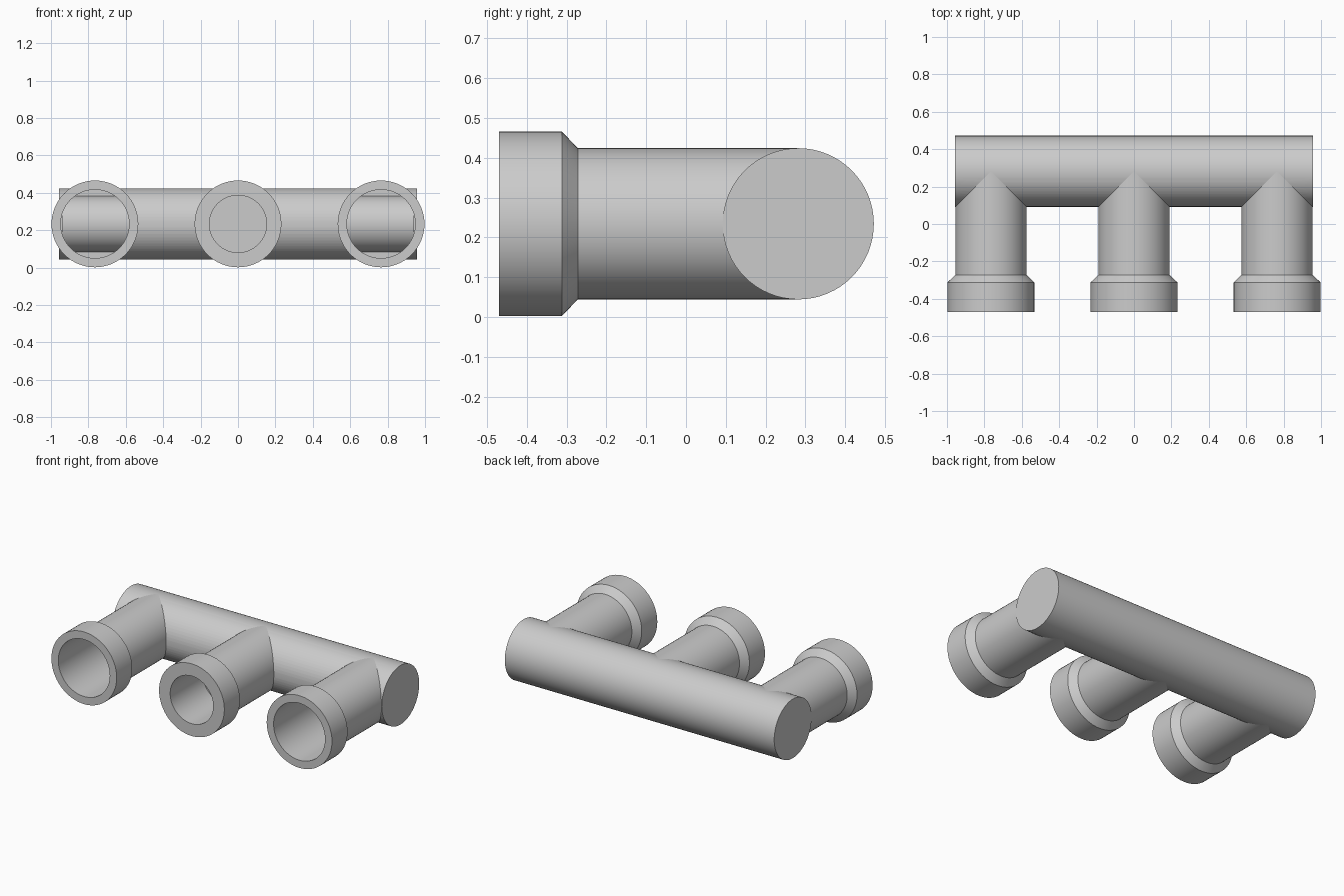
import bpy, bmesh, math

if "Cube" in bpy.data.objects:
    bpy.data.objects.remove(bpy.data.objects["Cube"])

SEG = 64
Z = 0.234          # height of all pipe axes
Y = 0.282          # depth of the main pipe axis
R = 0.19           # outer pipe radius
BRANCH_X = 0.765


def finish(obj):
    bpy.ops.object.select_all(action='DESELECT')
    bpy.context.view_layer.objects.active = obj
    obj.select_set(True)
    bpy.ops.object.shade_smooth_by_angle(angle=math.radians(25))


def cylinder(name, axis, radius, length, loc):
    rot = (0, math.pi / 2, 0) if axis == 'x' else (math.pi / 2, 0, 0)
    bpy.ops.mesh.primitive_cylinder_add(vertices=SEG, radius=radius, depth=length,
                                        location=loc, rotation=rot)
    obj = bpy.context.object
    obj.name = name
    return obj


def lathe_y(name, profile, x):
    """Revolve (radius, y) points around a y-parallel axis."""
    bm = bmesh.new()
    vs = [bm.verts.new((r, y, 0)) for r, y in profile]
    es = [bm.edges.new(p) for p in zip(vs, vs[1:])]
    bmesh.ops.spin(bm, geom=vs + es, cent=(0, 0, 0), axis=(0, 1, 0),
                   angle=2 * math.pi, steps=SEG)
    bmesh.ops.remove_doubles(bm, verts=bm.verts, dist=1e-5)
    bmesh.ops.recalc_face_normals(bm, faces=bm.faces)
    me = bpy.data.meshes.new(name)
    bm.to_mesh(me)
    bm.free()
    obj = bpy.data.objects.new(name, me)
    obj.location = (x, 0, Z)
    bpy.context.collection.objects.link(obj)
    finish(obj)


def branch(name, x, bore, bore_end, closed):
    outer = [(R, Y), (R, -0.272), (0.232, -0.312), (0.232, -0.47), (bore, -0.47), (bore, bore_end)]
    if closed:
        profile = [(0, Y)] + outer + [(0, bore_end)]
    else:
        profile = outer + [outer[0]]
    lathe_y(name, profile, x)


# Main pipe, opened where the outer branches enter
main = cylinder("main_pipe", 'x', R, 1.914, (0, Y, Z))
for x in (-BRANCH_X, BRANCH_X):
    cutter = cylinder("bore_cutter", 'y', 0.186, 0.5, (x, Y - 0.25, Z))
    cutter.hide_render = True
    mod = main.modifiers.new("bore", 'BOOLEAN')
    mod.operation = 'DIFFERENCE'
    mod.solver = 'EXACT'
    mod.object = cutter
    bpy.context.view_layer.objects.active = main
    bpy.ops.object.modifier_apply(modifier=mod.name)
    bpy.data.objects.remove(cutter)
finish(main)

# Inner pipe seen through the outer branches
finish(cylinder("inner_pipe", 'x', 0.15, 1.88, (0, Y, Z)))

# Socketed branches
branch("left_branch", -BRANCH_X, 0.183, Y, False)
branch("right_branch", BRANCH_X, 0.183, Y, False)
branch("middle_branch", 0, 0.153, -0.14, True)
